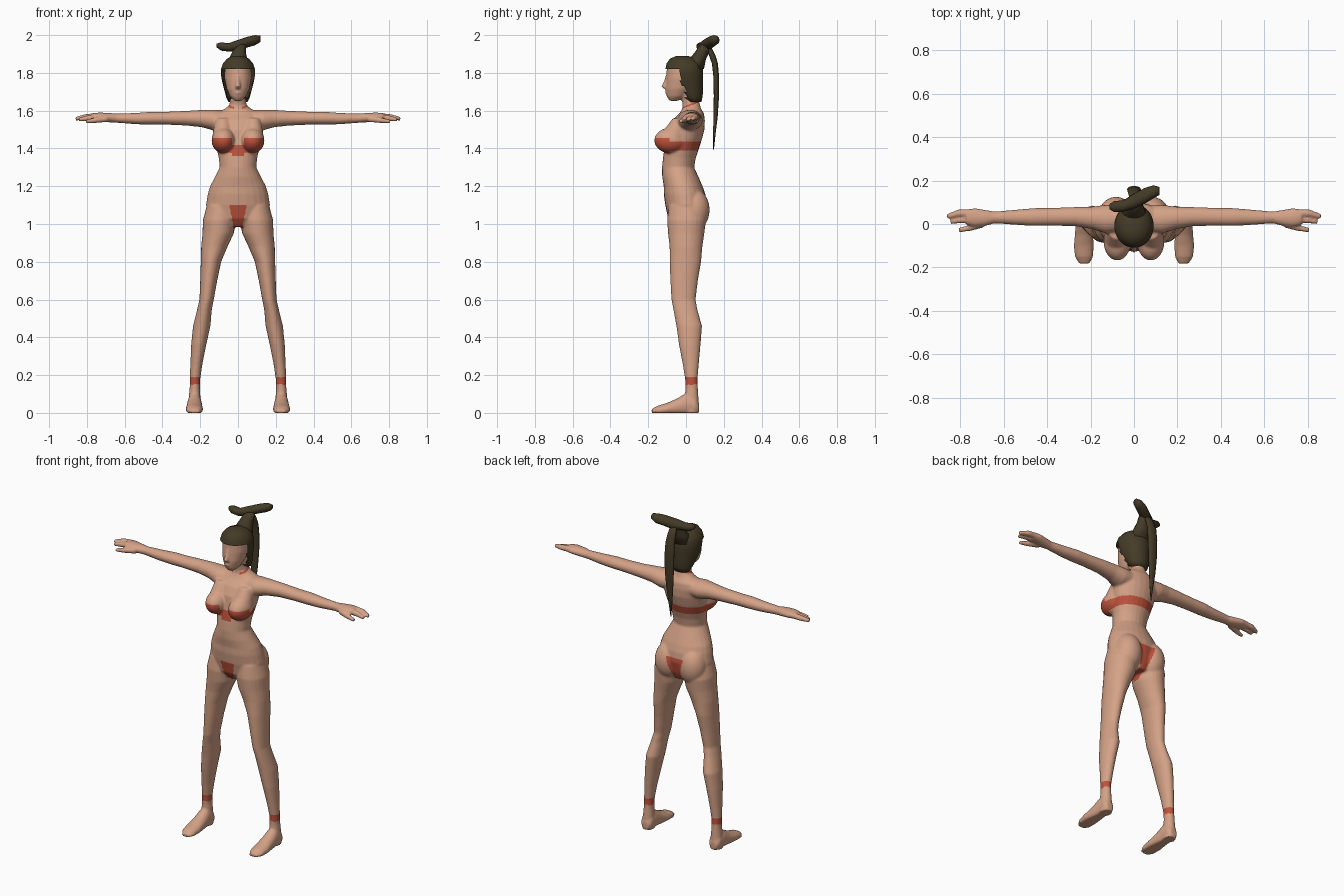
import bpy, bmesh, math
from mathutils import Matrix


def material(name, rgb):
    m = bpy.data.materials.new(name)
    m.diffuse_color = (*rgb, 1)
    return m


SKIN = material("skin", (0.66, 0.36, 0.24))
RED = material("red_cloth", (0.52, 0.085, 0.045))
HAIR = material("dark_hair", (0.058, 0.043, 0.02))


def loft(bm, axis, rings, side=1, n=24):
    """Skin elliptical rings (x, y, z, radius_u, radius_v) lying across an axis."""
    loops = []
    for x, y, z, ru, rv in rings:
        loop = []
        for i in range(n):
            a = 2 * math.pi * i / n
            u, v = ru * math.cos(a), rv * math.sin(a)
            off = {"x": (0, u, v), "y": (u, 0, v), "z": (u, v, 0)}[axis]
            loop.append(bm.verts.new((x * side + off[0], y + off[1], max(0, z + off[2]))))
        loops.append(loop)
    for a, b in zip(loops, loops[1:]):
        for i in range(n):
            j = (i + 1) % n
            bm.faces.new((a[i], a[j], b[j], b[i]))
    bm.faces.new(loops[0])
    bm.faces.new(loops[-1])


def ball(bm, centre, radii):
    mat = Matrix.Translation(centre) @ Matrix.Diagonal((*radii, 1))
    bmesh.ops.create_uvsphere(bm, u_segments=24, v_segments=16, radius=1, matrix=mat)


def finish(bm, name, mats):
    bmesh.ops.recalc_face_normals(bm, faces=bm.faces)
    for f in bm.faces:
        f.smooth = True
    me = bpy.data.meshes.new(name)
    bm.to_mesh(me)
    bm.free()
    ob = bpy.data.objects.new(name, me)
    bpy.context.collection.objects.link(ob)
    for m in mats:
        me.materials.append(m)
    return ob


# ---- body volumes ----
bm = bmesh.new()

# torso and neck
loft(bm, "z", [
    (0, 0.005, 0.985, 0.06, 0.07), (0, 0.0, 1.03, 0.15, 0.095),
    (0, 0.0, 1.10, 0.17, 0.11), (0, -0.008, 1.16, 0.16, 0.11),
    (0, -0.015, 1.20, 0.148, 0.103), (0, -0.03, 1.25, 0.122, 0.096),
    (0, -0.042, 1.30, 0.097, 0.085), (0, -0.035, 1.35, 0.102, 0.087),
    (0, -0.023, 1.40, 0.113, 0.092), (0, -0.01, 1.45, 0.125, 0.095),
    (0, 0.0, 1.50, 0.133, 0.098), (0, 0.015, 1.55, 0.142, 0.085),
    (0, 0.03, 1.585, 0.12, 0.065), (0, 0.03, 1.61, 0.07, 0.05),
    (0, 0.028, 1.63, 0.045, 0.046), (0, 0.02, 1.67, 0.042, 0.044),
    (0, 0.005, 1.74, 0.045, 0.045)])

# head
loft(bm, "z", [
    (0, -0.065, 1.652, 0.02, 0.022), (0, -0.05, 1.675, 0.042, 0.052),
    (0, -0.035, 1.715, 0.06, 0.073), (0, -0.02, 1.77, 0.072, 0.085),
    (0, -0.015, 1.83, 0.07, 0.086), (0, -0.015, 1.87, 0.045, 0.055)])
# nose and lips
loft(bm, "z", [(0, -0.105, 1.715, 0.012, 0.01), (0, -0.114, 1.728, 0.014, 0.018),
               (0, -0.106, 1.755, 0.009, 0.012), (0, -0.1, 1.785, 0.007, 0.008)])
ball(bm, (0, -0.098, 1.695), (0.02, 0.012, 0.01))

for s in (1, -1):
    # bust and seat
    ball(bm, (0.077 * s, -0.08, 1.442), (0.063, 0.088, 0.068))
    loft(bm, "z", [(0.08, -0.075, 1.44, 0.06, 0.07), (0.08, -0.055, 1.50, 0.05, 0.06),
                   (0.08, -0.02, 1.56, 0.04, 0.05)], s)
    ball(bm, (0.082 * s, 0.045, 1.075), (0.08, 0.08, 0.11))
    # leg
    loft(bm, "z", [
        (0.09, 0.0, 1.10, 0.075, 0.09), (0.098, 0.003, 1.02, 0.088, 0.103),
        (0.105, 0.001, 0.95, 0.083, 0.096), (0.125, 0.0, 0.88, 0.07, 0.087),
        (0.143, -0.003, 0.80, 0.054, 0.083), (0.155, -0.01, 0.70, 0.045, 0.073),
        (0.166, -0.013, 0.60, 0.038, 0.064), (0.178, -0.003, 0.545, 0.039, 0.064),
        (0.192, 0.017, 0.46, 0.046, 0.068), (0.208, 0.02, 0.36, 0.04, 0.057),
        (0.22, 0.025, 0.26, 0.032, 0.043), (0.228, 0.028, 0.18, 0.028, 0.033),
        (0.229, 0.03, 0.13, 0.027, 0.033), (0.23, 0.03, 0.05, 0.034, 0.038),
        (0.23, 0.03, 0, 0.034, 0.038)], s)
    # foot
    loft(bm, "y", [
        (0.23, 0.07, 0.025, 0.022, 0.025), (0.23, 0.05, 0.04, 0.036, 0.05),
        (0.23, 0.0, 0.045, 0.038, 0.06), (0.23, -0.05, 0.03, 0.042, 0.045),
        (0.231, -0.1, 0.02, 0.046, 0.033), (0.23, -0.15, 0.012, 0.042, 0.026),
        (0.228, -0.182, 0.008, 0.024, 0.012)], s)
    # arm and palm
    loft(bm, "x", [
        (0.05, 0.025, 1.55, 0.06, 0.05), (0.13, 0.022, 1.55, 0.066, 0.055),
        (0.19, 0.028, 1.558, 0.052, 0.046), (0.27, 0.034, 1.56, 0.044, 0.039),
        (0.38, 0.033, 1.56, 0.041, 0.034), (0.46, 0.032, 1.56, 0.041, 0.034),
        (0.54, 0.031, 1.558, 0.035, 0.03), (0.64, 0.03, 1.56, 0.027, 0.024),
        (0.68, 0.028, 1.563, 0.036, 0.025), (0.73, 0.03, 1.567, 0.043, 0.023),
        (0.77, 0.032, 1.568, 0.036, 0.02)], s)
    # fingers and thumb
    loft(bm, "x", [(0.74, 0.05, 1.57, 0.018, 0.018), (0.81, 0.049, 1.566, 0.017, 0.016),
                   (0.86, 0.035, 1.557, 0.012, 0.01)], s, 12)
    loft(bm, "x", [(0.74, 0.022, 1.565, 0.018, 0.018), (0.80, 0.018, 1.56, 0.015, 0.015),
                   (0.845, 0.01, 1.552, 0.011, 0.01)], s, 12)
    loft(bm, "x", [(0.69, 0.002, 1.557, 0.018, 0.018), (0.75, -0.017, 1.55, 0.015, 0.015),
                   (0.805, -0.028, 1.543, 0.011, 0.01)], s, 12)

source = finish(bm, "body_source", [SKIN])

# fuse the volumes into one smooth skin
rm = source.modifiers.new("fuse", "REMESH")
rm.mode, rm.voxel_size, rm.use_smooth_shade = "VOXEL", 0.006, True
sm = source.modifiers.new("soften", "SMOOTH")
sm.factor, sm.iterations = 0.5, 5
dg = bpy.context.evaluated_depsgraph_get()
skin_mesh = bpy.data.meshes.new_from_object(source.evaluated_get(dg))
bpy.data.objects.remove(source)
body = bpy.data.objects.new("body", skin_mesh)
bpy.context.collection.objects.link(body)
skin_mesh.materials.clear()
skin_mesh.materials.append(SKIN)
skin_mesh.materials.append(RED)


def is_cloth(x, y, z):
    x = abs(x)
    if 0.15 < z < 0.187:                                  # ankle bands
        return True
    if y < -0.085 and 1.36 < z < 1.47:                    # top, front
        if x < 0.03:
            return z < 1.42
        return 1.375 < z < 1.455
    if 1.388 < z < 1.436:                                 # top, side and back
        return True
    if 0.96 < z < 1.10 and y < 0:                         # bottom, front
        return x < 0.025 + 0.18 * max(0, z - 0.99)
    if 0.96 < z < 1.125 and y >= 0:                       # bottom, back
        return x < 0.022 + 0.3 * max(0, z - 1.0)
    if 0.02 < x < 0.06 and 1.6 < z < 1.66:                # neck strap
        return abs(z - 1.618 - 0.41 * (y + 0.01)) < 0.005
    return False


for p in skin_mesh.polygons:
    p.use_smooth = True
    p.material_index = int(is_cloth(*p.center))

# ---- hair cap with an opening for the face ----
bm = bmesh.new()
loft(bm, "z", [
    (0, 0.045, 1.645, 0.05, 0.036), (0, 0.035, 1.67, 0.062, 0.052),
    (0, 0.022, 1.70, 0.07, 0.068), (0, 0.01, 1.73, 0.078, 0.08),
    (0, 0.0, 1.76, 0.085, 0.09), (0, -0.006, 1.79, 0.09, 0.097),
    (0, -0.01, 1.82, 0.09, 0.099), (0, -0.011, 1.85, 0.08, 0.092),
    (0, -0.015, 1.875, 0.058, 0.07), (0, -0.02, 1.89, 0.025, 0.03)], n=48)
face_gap = [f for f in bm.faces if (c := f.calc_center_median()).z < 1.819
            and c.y < (-0.03 if c.z > 1.745 else 0.0)]
bmesh.ops.delete(bm, geom=face_gap, context="FACES")
finish(bm, "hair_cap", [HAIR])

# ---- topknot: stem and slanted bun ----
bm = bmesh.new()
loft(bm, "z", [(0, 0.045, 1.82, 0.06, 0.05), (0, 0.06, 1.87, 0.05, 0.045),
               (0.005, 0.085, 1.91, 0.036, 0.038), (0.012, 0.105, 1.95, 0.03, 0.03)], n=12)
loft(bm, "x", [(-0.113, 0.08, 1.945, 0.012, 0.01), (-0.09, 0.08, 1.94, 0.026, 0.022),
               (-0.05, 0.082, 1.935, 0.026, 0.022), (0, 0.105, 1.945, 0.035, 0.03),
               (0.05, 0.13, 1.963, 0.036, 0.028), (0.09, 0.148, 1.973, 0.03, 0.027),
               (0.118, 0.152, 1.98, 0.018, 0.017)], n=12)
finish(bm, "topknot", [HAIR])

# ---- ponytail ----
bm = bmesh.new()
loft(bm, "z", [(0, 0.115, 1.94, 0.02, 0.018), (0, 0.138, 1.895, 0.026, 0.017),
               (0, 0.153, 1.85, 0.03, 0.016), (0, 0.16, 1.78, 0.032, 0.015),
               (0, 0.161, 1.68, 0.03, 0.014), (0, 0.157, 1.57, 0.022, 0.011),
               (0, 0.15, 1.48, 0.012, 0.007), (0, 0.146, 1.395, 0.002, 0.002)], n=12)
finish(bm, "ponytail", [HAIR])
